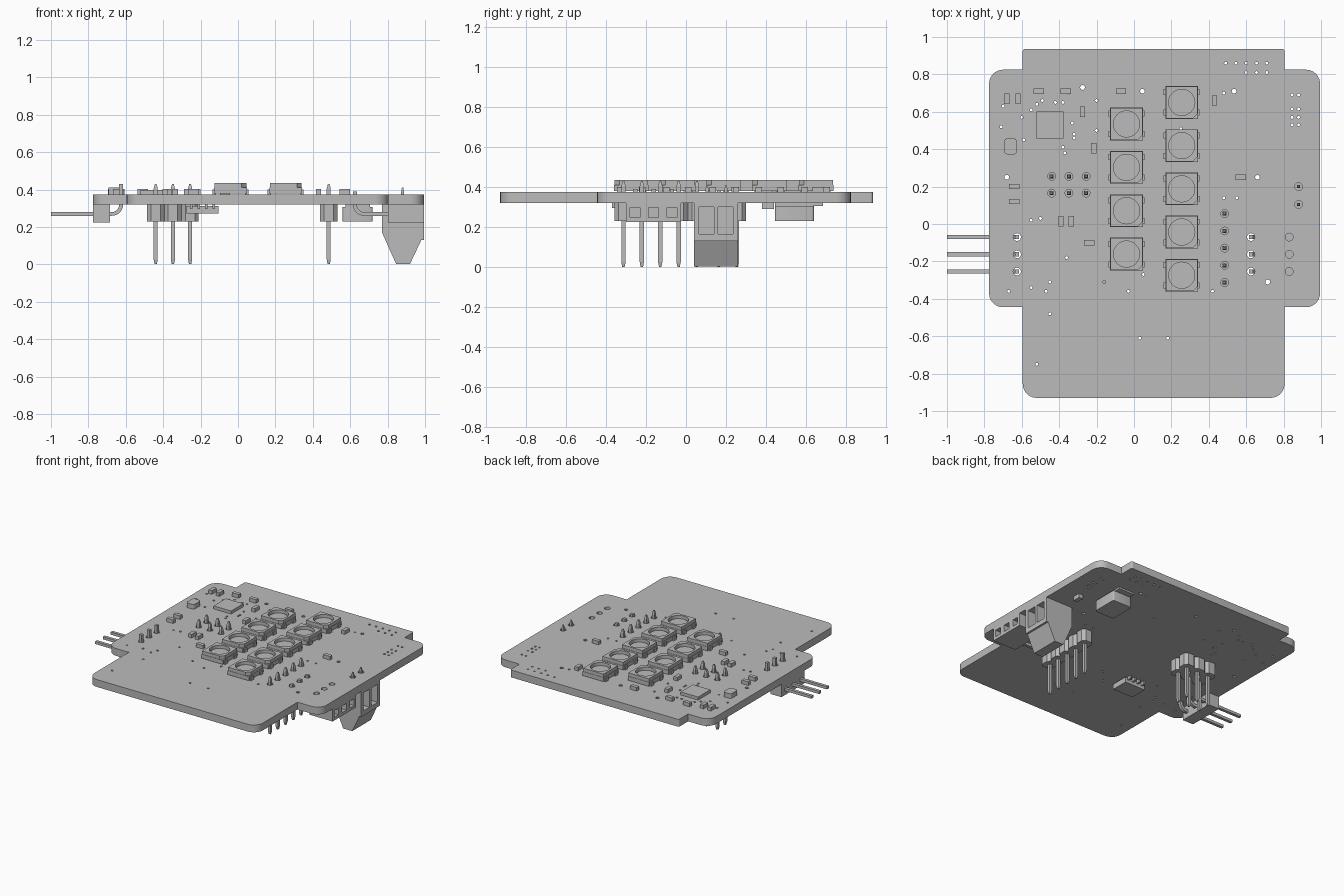
import bpy, bmesh
from math import pi, sin, cos
from mathutils import Matrix, Vector

if "Cube" in bpy.data.objects:
    bpy.data.objects.remove(bpy.data.objects["Cube"])

grey = bpy.data.materials.new("plain grey")
grey.use_nodes = True
grey.diffuse_color = (.5, .5, .5, 1)
grey.node_tree.nodes["Principled BSDF"].inputs["Base Color"].default_value = (.5, .5, .5, 1)

BOTTOM, TOP = .32, .375          # faces of the circuit board
made = []


def add(name, mesh, at=(0, 0, 0)):
    ob = bpy.data.objects.new(name, mesh)
    ob.location = at
    bpy.context.collection.objects.link(ob)
    if not mesh.materials:
        mesh.materials.append(grey)
    made.append(ob)
    return ob


def baked(ob):
    bpy.context.view_layer.update()
    graph = bpy.context.evaluated_depsgraph_get()
    return bpy.data.meshes.new_from_object(ob.evaluated_get(graph))


def circle(x, y, r, n=10):
    return [(x + r * cos(2 * pi * i / n), y + r * sin(2 * pi * i / n)) for i in range(n)]


def rect(x, y, w, h):
    return [(x - w / 2, y - h / 2), (x + w / 2, y - h / 2),
            (x + w / 2, y + h / 2), (x - w / 2, y + h / 2)]


def rounded(corners, steps=6):
    """Turn (x, y, radius) right-angled corners into a filleted outline."""
    out = []
    for i, (x, y, r) in enumerate(corners):
        p = Vector((x, y))
        if not r:
            out.append((x, y))
            continue
        a = (Vector(corners[i - 1][:2]) - p).normalized()
        b = (Vector(corners[(i + 1) % len(corners)][:2]) - p).normalized()
        mid = p + (a + b) * r
        for s in range(steps + 1):
            t = pi / 2 * s / steps
            out.append(tuple(mid - (b * cos(t) + a * sin(t)) * r))
    return out


def plate(name, outline, low, high, holes=(), upright=False):
    """Extrude an outline with holes along z, or along y when upright."""
    cu = bpy.data.curves.new(name, 'CURVE')
    cu.dimensions, cu.fill_mode = '2D', 'BOTH'
    cu.extrude = (high - low) / 2
    for loop in [outline, *holes]:
        sp = cu.splines.new('POLY')
        sp.points.add(len(loop) - 1)
        for pt, (x, y) in zip(sp.points, loop):
            pt.co = (x, y, 0, 1)
        sp.use_cyclic_u = True
    tmp = bpy.data.objects.new(name, cu)
    bpy.context.collection.objects.link(tmp)
    mesh = baked(tmp)
    bpy.data.objects.remove(tmp)
    mid = (low + high) / 2
    if upright:
        mesh.transform(Matrix.Translation((0, mid, 0)) @ Matrix.Rotation(pi / 2, 4, 'X'))
    else:
        mesh.transform(Matrix.Translation((0, 0, mid)))
    bm = bmesh.new()
    bm.from_mesh(mesh)
    bmesh.ops.remove_doubles(bm, verts=bm.verts, dist=1e-5)
    bmesh.ops.recalc_face_normals(bm, faces=bm.faces)
    bm.to_mesh(mesh)
    bm.free()
    return add(name, mesh)


def block(name, x, y, w, d, low, high):
    return plate(name, rect(x, y, w, d), low, high)


def cut(ob, cutter):
    mod = ob.modifiers.new("cut", 'BOOLEAN')
    mod.operation, mod.object, mod.solver = 'DIFFERENCE', cutter, 'EXACT'
    mesh = baked(ob)
    ob.modifiers.clear()
    ob.data = mesh
    made.remove(cutter)
    bpy.data.objects.remove(cutter)


def pin(name, x, y, low, high, w=.022, tip=.025):
    bm = bmesh.new()
    turn = Matrix.Rotation(pi / 4, 4, 'Z')
    for z0, z1, r0, r1 in ((low, low + tip, .4, .7), (low + tip, high - tip, .7, .7),
                           (high - tip, high, .7, .3)):
        bmesh.ops.create_cone(bm, cap_ends=True, segments=4, radius1=w * r0, radius2=w * r1,
                              depth=z1 - z0, matrix=Matrix.Translation((x, y, (z0 + z1) / 2)) @ turn)
    mesh = bpy.data.meshes.new(name)
    bm.to_mesh(mesh)
    bm.free()
    add(name, mesh)


# Positions of the through-hole parts
PITCH = .092
double_row = [(-.44 + PITCH * i, y) for i in range(3) for y in (.165, .255)]
single_row = [(.485, .055 - PITCH * i) for i in range(5)]
side_rows = [-.07 - PITCH * i for i in range(3)]
terminal_pins = [(.88, .2), (.88, .105)]

# Board with vias
vias = [(-.7, .63), (-.71, .52), (-.6, .57), (-.59, .45), (-.55, .61), (-.52, .64), (-.49, .66),
        (-.42, .65), (-.38, .65), (-.35, .7), (-.2, .66), (-.33, .54), (-.32, .48), (-.32, .46),
        (-.2, .5), (-.38, .41), (-.37, .38), (-.5, .03), (-.55, .02), (-.67, -.36), (-.55, -.34),
        (-.47, -.36), (-.45, -.31), (-.45, -.48), (-.52, -.75), (-.16, -.31), (-.03, -.36),
        (.03, -.61), (.18, -.61), (.05, -.27), (.42, -.36), (.25, .51), (.48, .7), (.55, .14),
        (.48, .14), (-.36, -.18)]
vias += [(.49 + .055 * i, .86) for i in range(5)] + [(.6 + .055 * i, .81) for i in range(3)]
vias += [(x, y) for x in (.845, .88) for y in (.53, .57, .615, .69)]
holes = [circle(x, y, .008, 8) for x, y in vias]
holes += [circle(x, y, .013) for x, y in
          ((-.275, .73), (.045, .71), (.535, .71), (.66, .25), (.715, -.31), (-.68, .25))]
holes += [circle(x, y, .021, 12) for x, y in double_row + single_row + terminal_pins]
holes += [circle(x, y, .021, 12) for x in (-.625, .625, .83) for y in side_rows]
R = .075
board = rounded([(-.595, -.93, R), (.805, -.93, R), (.805, -.445, 0), (.995, -.445, R),
                 (.995, .825, R), (.805, .825, 0), (.805, .935, .012), (-.595, .935, .012),
                 (-.595, .825, 0), (-.775, .825, R), (-.775, -.445, R), (-.595, -.445, 0)])
plate("circuit_board", board, BOTTOM, TOP, holes)

# Lamps: body, rim with round well, and four leads
lamps = [(-.04, .535 - .232 * i) for i in range(4)] + [(.255, .65 - .231 * i) for i in range(5)]
for x, y in lamps:
    block("lamp_body", x, y, .175, .175, .38, .41)
    rim = rect(x, y, .17, .17)
    corner = rim.pop(1)
    rim[1:1] = [(corner[0] - .025, corner[1]), (corner[0], corner[1] + .025)]
    plate("lamp_rim", rim, .41, .435, [circle(x, y, .07, 32)])
    plate("lamp_lens", circle(x, y, .062, 32), .409, .415)
    for sx in (-1, 1):
        for sy in (-1, 1):
            block("lamp_lead", x + sx * .087, y + sy * .055, .018, .032, TOP, .4)

# Small surface parts, lying along x or along y
along_x = [(-.51, .71), (-.365, .71), (-.07, .71), (-.64, .2), (-.64, .12), (-.24, -.1), (.57, .25)]
along_y = [(-.68, .67), (-.62, .67), (-.275, .6), (-.39, .015), (-.335, .015), (-.215, .405), (.43, .66)]
for x, y in along_x:
    block("small_part", x, y, .055, .028, TOP, .402)
for x, y in along_y:
    block("small_part", x, y, .028, .055, TOP, .402)
block("main_chip", -.45, .53, .145, .145, TOP, .398)
button = [(x, y, .015) for x, y in rect(-.66, .415, .066, .085)]
plate("push_button", rounded(button, 4), TOP, .41)

# Straight pin headers hanging below the board
for label, spots in (("double_header", double_row), ("single_header", single_row)):
    for x, y in spots:
        h, c = PITCH / 2, .025
        shape = [(x - h, y - c), (x - c, y - h), (x + c, y - h), (x + h, y - c),
                 (x + h, y + c), (x + c, y + h), (x - c, y + h), (x - h, y + c)]
        plate(label + "_block", shape, .23, BOTTOM)
        pin(label + "_pin", x, y, .002, .43)

# Right-angle pin header on the -x side, socket header on the +x side
block("angle_header_block", -.73, -.162, .09, .275, .225, BOTTOM)
socket = block("socket_header", .899, -.162, .192, .275, .225, BOTTOM)
for y in side_rows:
    cut(socket, block("cutter", .98, y, .1, .05, .248, .298))
    for side, end, top in ((-1, 1, .43), (1, .82, .39)):
        bend = [(end, .26, 0), (.614, .26, .06), (.614, top, 0),
                (.636, top, 0), (.636, .28, .038), (end, .28, 0)]
        path = rounded([(side * x, z, r) for x, z, r in bend])
        plate("angle_pin", path, y - .011, y + .011, upright=True)

# Screw terminal with two wire openings
profile = [(.77, BOTTOM), (.77, .17), (.845, .003), (.92, .003), (.98, .13), (.995, .13), (.995, BOTTOM)]
terminal = plate("screw_terminal", profile, .04, .26, upright=True)
for y in (.102, .198):
    cut(terminal, block("cutter", .96, y, .12, .075, .165, .3))
for x, y in terminal_pins:
    pin("terminal_pin", x, y, .3, .412, .016)

# Parts under the board
big = [(x, y, .012) for x, y in rect(.64, .543, .16, .195)]
plate("power_part", rounded(big, 3), .23, .307)
block("power_part_base", .64, .565, .13, .24, .307, BOTTOM)
block("under_part", .84, .41, .035, .06, .29, BOTTOM)
block("under_chip", -.19, -.28, .17, .13, .272, .312)
for i in range(4):
    for s in (-1, 1):
        block("chip_lead", -.25 + .04 * i, -.28 + s * .078, .014, .026, .295, BOTTOM)

# Smooth the rounded walls, keep edges sharp
bpy.ops.object.select_all(action='DESELECT')
for ob in made:
    ob.select_set(True)
bpy.context.view_layer.objects.active = made[0]
bpy.ops.object.shade_smooth_by_angle(angle=pi / 6)
